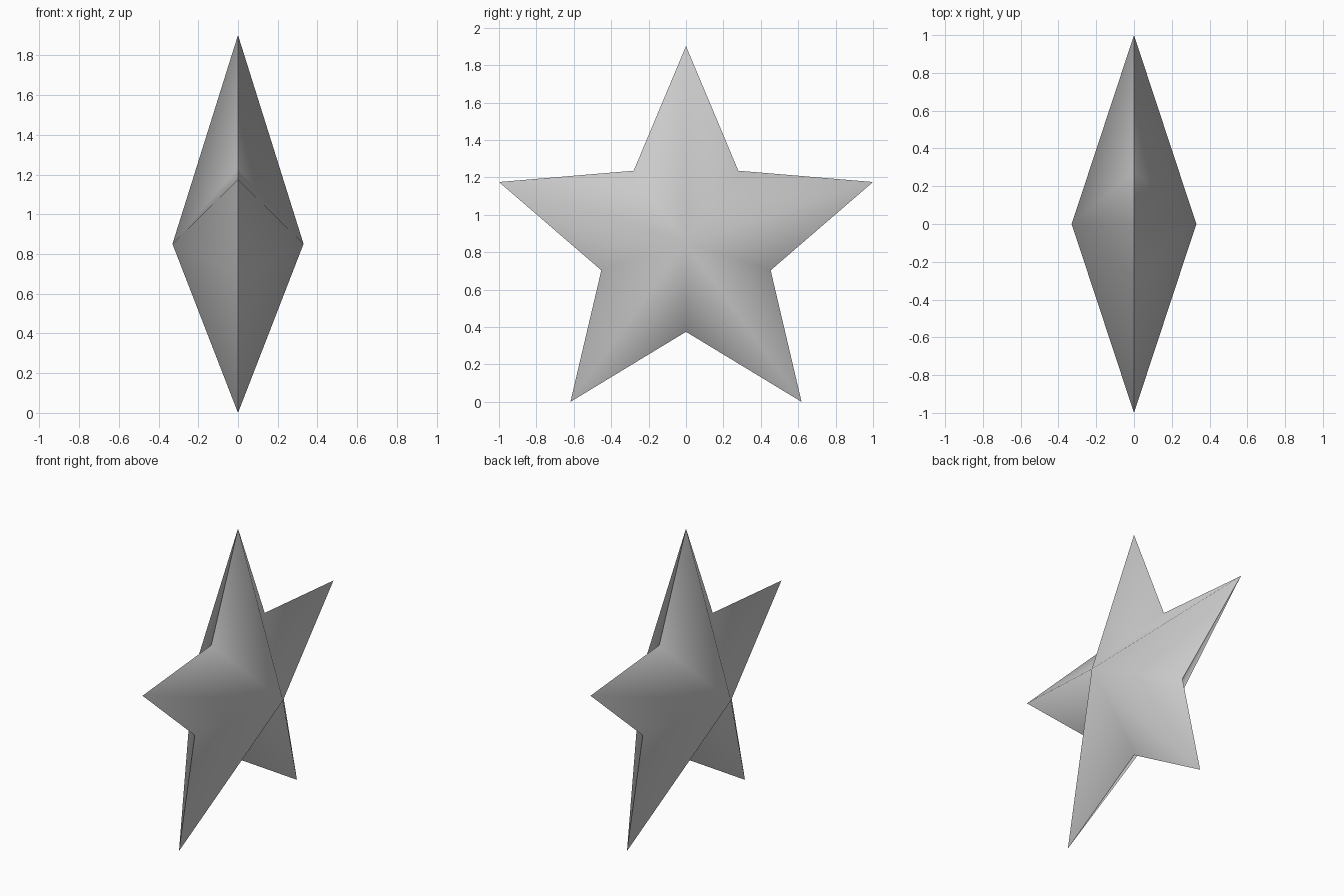
import bpy
import bmesh
from math import sin, cos, pi

if "Cube" in bpy.data.objects:
    bpy.data.objects.remove(bpy.data.objects["Cube"], do_unlink=True)

POINTS = 5
OUTER = 1 / sin(2 * pi / POINTS)   # tip radius giving a total width of 2
INNER = 0.476                      # notch radius
CENTRE_Z = OUTER * cos(pi / POINTS)
DEPTH = 0.33                       # height of each apex

# Plain grey material
grey = bpy.data.materials.new("plain_grey")
grey.use_nodes = True
colour = (0.6, 0.6, 0.6, 1)
grey.diffuse_color = colour
grey.node_tree.nodes["Principled BSDF"].inputs["Base Color"].default_value = colour

# Star outline standing upright in the YZ plane
bm = bmesh.new()
rim = []
for i in range(2 * POINTS):
    radius = INNER if i % 2 else OUTER
    angle = i * pi / POINTS
    rim.append(bm.verts.new((0, radius * sin(angle), CENTRE_Z + radius * cos(angle))))

# Faceted fan from the outline to an apex on each side
for side in (-1, 1):
    apex = bm.verts.new((side * DEPTH, 0, CENTRE_Z))
    for a, b in zip(rim, rim[1:] + rim[:1]):
        bm.faces.new((apex, a, b)).smooth = True
bmesh.ops.recalc_face_normals(bm, faces=bm.faces)

# Crisp rim, soft ridges
for edge in bm.edges:
    edge.smooth = not all(v in rim for v in edge.verts)

mesh = bpy.data.meshes.new("star")
bm.to_mesh(mesh)
bm.free()
mesh.materials.append(grey)
star = bpy.data.objects.new("star", mesh)
bpy.context.collection.objects.link(star)
